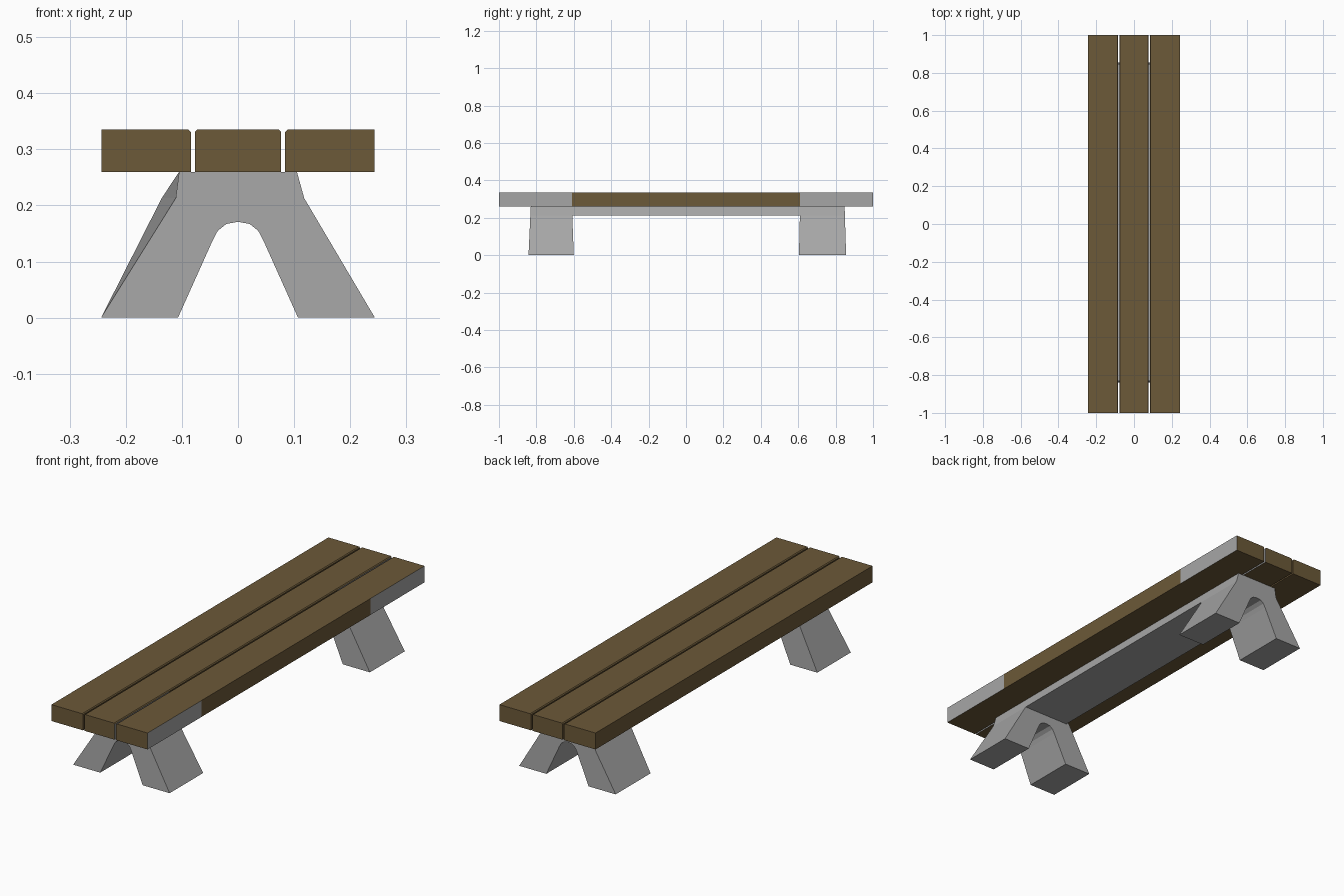
import bpy, bmesh
from mathutils import Vector

cube = bpy.data.objects.get("Cube")
if cube:
    bpy.data.objects.remove(cube)


def material(name, color):
    m = bpy.data.materials.new(name)
    m.use_nodes = True
    m.diffuse_color = (*color, 1)
    m.node_tree.nodes["Principled BSDF"].inputs["Base Color"].default_value = (*color, 1)
    return m


WOOD = material("brown wood", (0.15, 0.10, 0.04))
STONE = material("grey stone", (0.38, 0.38, 0.38))


def finish(name, bm, mats):
    bmesh.ops.recalc_face_normals(bm, faces=bm.faces[:])
    mesh = bpy.data.meshes.new(name)
    bm.to_mesh(mesh)
    bm.free()
    for m in mats:
        mesh.materials.append(m)
    obj = bpy.data.objects.new(name, mesh)
    bpy.context.collection.objects.link(obj)
    return obj


def loft(name, front, back, y0, y1, lean0=0.0, lean1=0.0, mats=(STONE,)):
    """Solid between two x-z outlines; lean pushes the foot end outward in y."""
    bm = bmesh.new()
    a = [bm.verts.new((x, y0 + lean0 * (SEAT_Z - z) / SEAT_Z, z)) for x, z in front]
    b = [bm.verts.new((x, y1 + lean1 * (SEAT_Z - z) / SEAT_Z, z)) for x, z in back]
    bm.faces.new(a)
    bm.faces.new(b[::-1])
    n = len(a)
    for i in range(n):
        bm.faces.new((a[i], b[i], b[(i + 1) % n], a[(i + 1) % n]))
    return finish(name, bm, mats)


SEAT_Z, TOP_Z, INNER_Y = 0.26, 0.335, 0.61


# Seat planks, chamfered along the top of the joints
def plank(name, x0, x1, c0, c1, grey_ends):
    c = 0.004
    outline = [(x0, SEAT_Z), (x1, SEAT_Z)]
    outline += [(x1, TOP_Z - c), (x1 - c, TOP_Z)] if c1 else [(x1, TOP_Z)]
    outline += [(x0 + c, TOP_Z), (x0, TOP_Z - c)] if c0 else [(x0, TOP_Z)]
    obj = loft(name, outline, outline, -1, 1, mats=(WOOD, STONE))
    if grey_ends:
        bm = bmesh.new()
        bm.from_mesh(obj.data)
        for y in (-INNER_Y, INNER_Y):
            bmesh.ops.bisect_plane(bm, geom=bm.verts[:] + bm.edges[:] + bm.faces[:],
                                   plane_co=Vector((0, y, 0)), plane_no=Vector((0, 1, 0)))
        # The outer side is grey beyond the trestles
        for f in bm.faces:
            if f.normal.x > 0.9 and abs(f.calc_center_median().y) > INNER_Y:
                f.material_index = 1
        bm.to_mesh(obj.data)
        bm.free()


plank("right_plank", -0.243, -0.084, False, True, False)
plank("middle_plank", -0.077, 0.077, True, True, True)
plank("left_plank", 0.084, 0.243, True, False, True)


# Arched trestles with splayed feet
def trestle_outline(shoulder):
    arch = [(0.107, 0), (0.045, 0.138), (0.036, 0.155), (0.021, 0.167), (0, 0.171)]
    left = [(0.105, SEAT_Z), (0.118, 0.213), (0.244, 0)] + arch
    right = [(-x, z) for x, z in arch[-2::-1]]
    return left + right + [(-0.244, 0), (-shoulder, 0.213), (-0.105, SEAT_Z)]


narrow, wide = trestle_outline(0.111), trestle_outline(0.136)
loft("front_trestle", narrow, wide, -0.83, -INNER_Y, -0.012, 0.01)
loft("back_trestle", wide, narrow, INNER_Y, 0.848, -0.006, 0.008)

# Long beam under the seat
beam = [(-0.105, SEAT_Z), (-0.118, 0.213), (0.118, 0.213), (0.105, SEAT_Z)]
loft("beam", beam, beam, -INNER_Y, INNER_Y)
